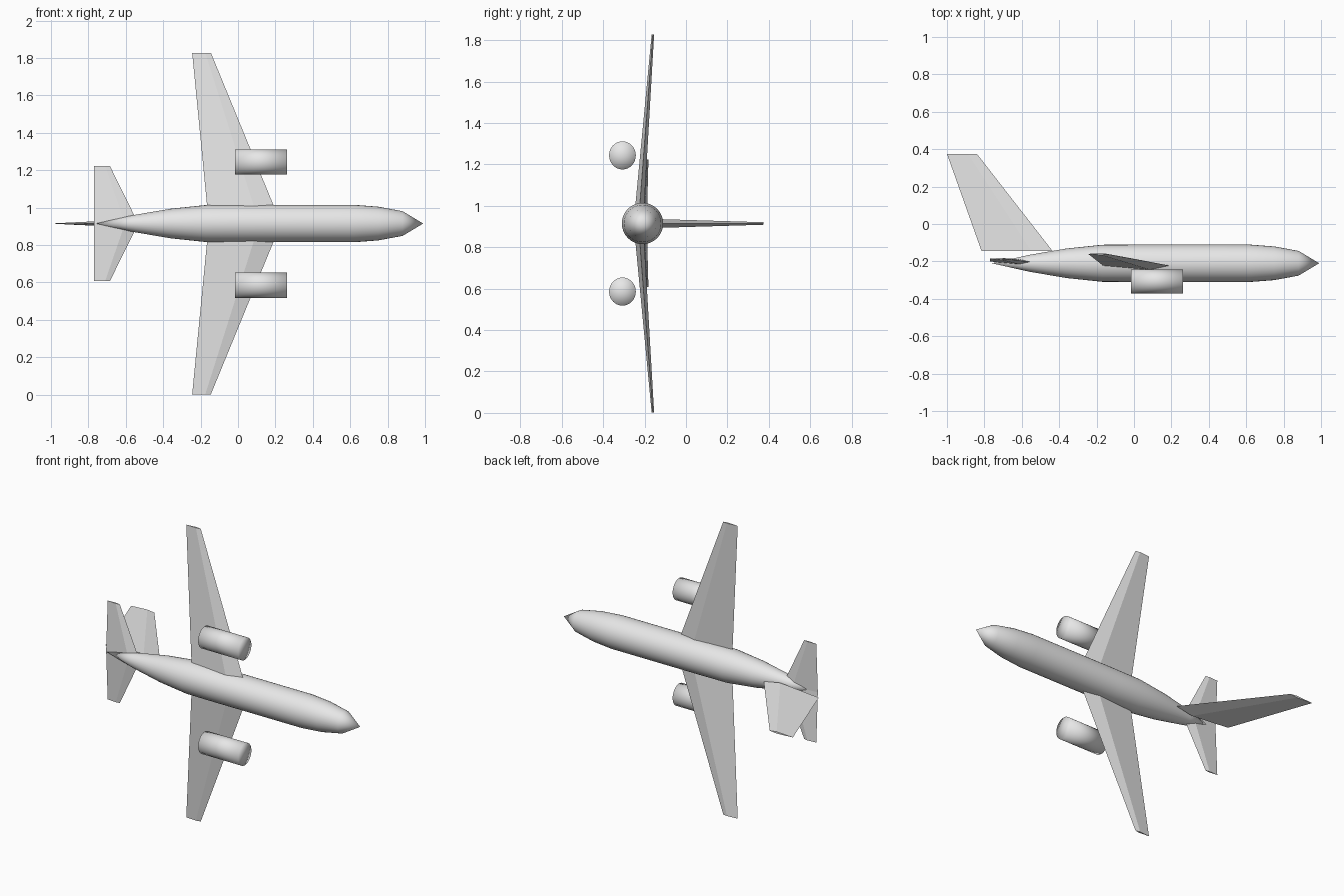
import bpy, bmesh, math
from mathutils import Vector

cube = bpy.data.objects.get("Cube")
if cube:
    bpy.data.objects.remove(cube)

AXIS_Y, AXIS_Z = -0.21, 0.915

paint = bpy.data.materials.new("light grey")
paint.use_nodes = True
paint.diffuse_color = (0.8, 0.8, 0.8, 1)
paint.node_tree.nodes["Principled BSDF"].inputs["Base Color"].default_value = (0.8, 0.8, 0.8, 1)


def finish(name, bm):
    bmesh.ops.recalc_face_normals(bm, faces=bm.faces)
    mesh = bpy.data.meshes.new(name)
    bm.to_mesh(mesh)
    bm.free()
    mesh.materials.append(paint)
    obj = bpy.data.objects.new(name, mesh)
    bpy.context.collection.objects.link(obj)
    return obj


def lathe(name, profile, y, z, squash=1.0, sides=32, smooth_angle=40):
    """Turn an (x, radius) profile around a line parallel to x."""
    bm = bmesh.new()
    verts = [bm.verts.new((x, 0, r)) for x, r in profile]
    edges = [bm.edges.new(pair) for pair in zip(verts, verts[1:])]
    bmesh.ops.spin(bm, geom=verts + edges, cent=(0, 0, 0), axis=(1, 0, 0),
                   angle=math.tau, steps=sides, use_duplicate=False)
    bmesh.ops.remove_doubles(bm, verts=bm.verts, dist=0.0005)
    for v in bm.verts:
        v.co = (v.co.x, y + v.co.y * squash, z + v.co.z)
    obj = finish(name, bm)
    bpy.ops.object.select_all(action='DESELECT')
    obj.select_set(True)
    bpy.context.view_layer.objects.active = obj
    bpy.ops.object.shade_smooth_by_angle(angle=math.radians(smooth_angle))
    return obj


def section(trail, lead, thick, normal, peak=0.3):
    """Diamond aerofoil section, thickest near the leading edge."""
    trail, lead = Vector(trail), Vector(lead)
    mid = lead.lerp(trail, peak)
    off = Vector(normal) * thick / 2
    return [trail, mid + off, lead, mid - off]


def panel(name, root, tip):
    """Loft a flat-faced blade between two sections."""
    bm = bmesh.new()
    a = [bm.verts.new(p) for p in root]
    b = [bm.verts.new(p) for p in tip]
    for i in range(4):
        j = (i + 1) % 4
        bm.faces.new((a[i], a[j], b[j], b[i]))
    bm.faces.new(a)
    bm.faces.new(b)
    return finish(name, bm)


# Fuselage with pointed nose and long tapered tail
lathe("fuselage", [(-0.76, 0), (-0.56, 0.045), (-0.36, 0.079), (-0.17, 0.099),
                   (0.0, 0.1), (0.62, 0.1), (0.75, 0.09), (0.88, 0.066), (0.99, 0)],
      AXIS_Y, AXIS_Z)

for side, s in (("left", 1), ("right", -1)):
    z_root, z_wing, z_tail = AXIS_Z, AXIS_Z + s * 0.913, AXIS_Z + s * 0.308
    # Main wing
    panel(side + "_wing",
          section((-0.156, -0.23, z_root), (0.23, -0.23, z_root), 0.046, (0, 1, 0)),
          section((-0.245, -0.16, z_wing), (-0.145, -0.16, z_wing), 0.012, (0, 1, 0)))
    # Tailplane
    panel(side + "_tailplane",
          section((-0.77, -0.2, z_root), (-0.533, -0.205, z_root), 0.028, (0, 1, 0)),
          section((-0.77, -0.185, z_tail), (-0.685, -0.187, z_tail), 0.01, (0, 1, 0)))
    # Engine pod
    lathe(side + "_engine", [(-0.015, 0), (-0.015, 0.068), (0.262, 0.068), (0.262, 0)],
          -0.307, AXIS_Z + s * 0.329, squash=0.95, smooth_angle=180)

# Upright fin
panel("tail_fin",
      section((-0.815, -0.145, AXIS_Z), (-0.435, -0.145, AXIS_Z), 0.043, (0, 0, 1)),
      section((-1.0, 0.375, AXIS_Z), (-0.84, 0.375, AXIS_Z), 0.012, (0, 0, 1)))
